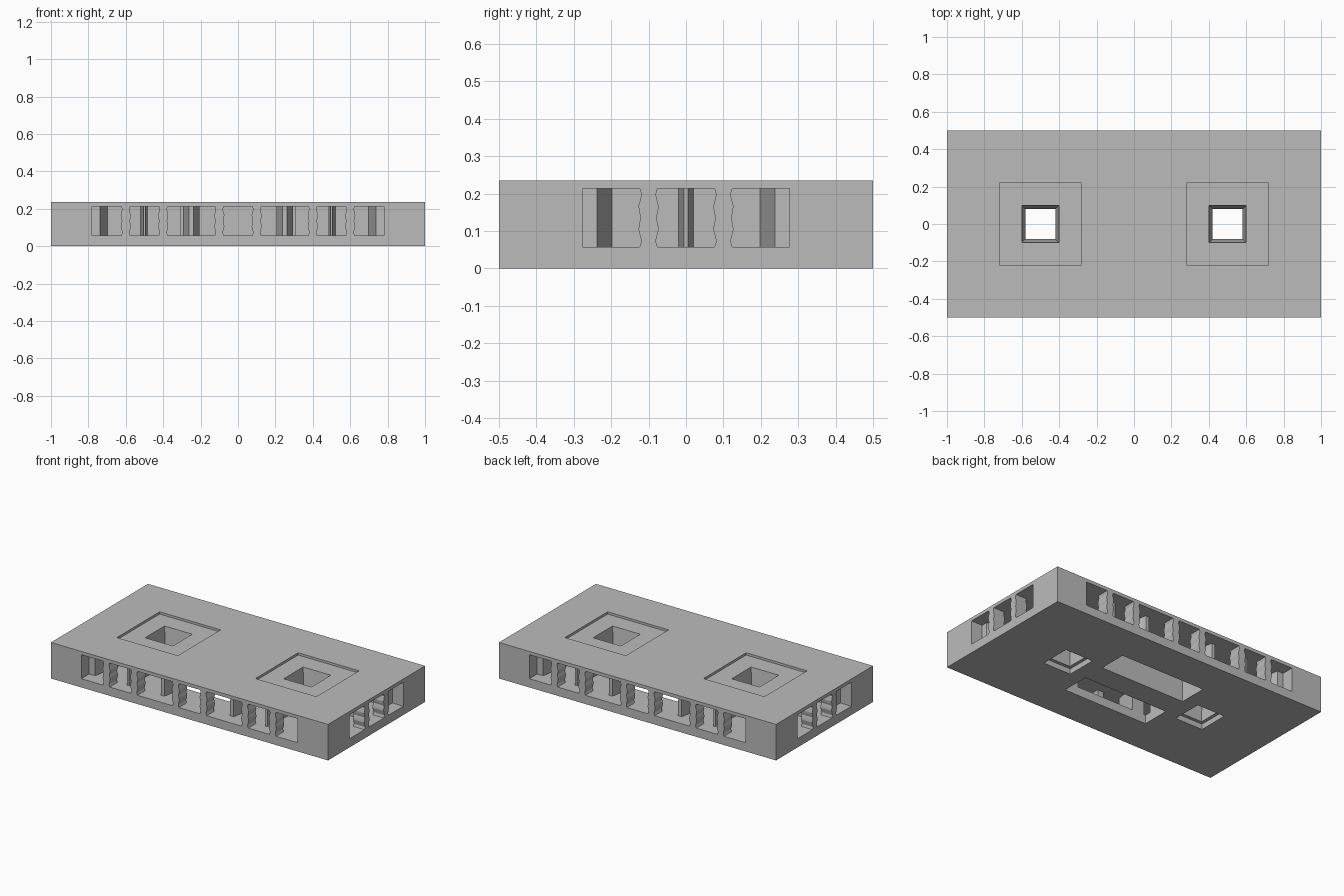
import bpy
import bmesh

cube = bpy.data.objects.get("Cube")
if cube:
    bpy.data.objects.remove(cube, do_unlink=True)

grey = bpy.data.materials.new("plain_grey")
grey.use_nodes = True
grey.diffuse_color = (0.5, 0.5, 0.5, 1)
grey.node_tree.nodes["Principled BSDF"].inputs["Base Color"].default_value = (0.5, 0.5, 0.5, 1)

HEIGHT = 0.235
FLOOR, CEILING = 0.057, 0.213
WALL = 0.08


def loft(name, low, high):
    """Solid between two matching rings of 3D points."""
    bm = bmesh.new()
    a = [bm.verts.new(p) for p in low]
    b = [bm.verts.new(p) for p in high]
    bm.faces.new(a[::-1])
    bm.faces.new(b)
    n = len(a)
    for i in range(n):
        j = (i + 1) % n
        bm.faces.new((a[i], a[j], b[j], b[i]))
    bmesh.ops.recalc_face_normals(bm, faces=bm.faces)
    mesh = bpy.data.meshes.new(name)
    bm.to_mesh(mesh)
    bm.free()
    mesh.materials.append(grey)
    obj = bpy.data.objects.new(name, mesh)
    bpy.context.collection.objects.link(obj)
    return obj


def prism(name, outline, z0, z1):
    return loft(name, [(x, y, z0) for x, y in outline], [(x, y, z1) for x, y in outline])


def rect(x, y, hx, hy):
    return [(x - hx, y - hy), (x + hx, y - hy), (x + hx, y + hy), (x - hx, y + hy)]


def cut(target, cutter):
    cutter.hide_render = True
    mod = target.modifiers.new("cut", 'BOOLEAN')
    mod.operation = 'DIFFERENCE'
    mod.solver = 'EXACT'
    mod.object = cutter
    bpy.context.view_layer.objects.active = target
    bpy.ops.object.modifier_apply(modifier=mod.name)
    bpy.data.objects.remove(cutter, do_unlink=True)


def gallery(edge, half, pockets):
    """Footprint of a long window opening with tapered pockets behind it.
    Returned as (along, outward) pairs; pockets are (centre, has_divider)."""
    front, back = edge - WALL, edge - 0.28
    pts = [(-half, edge + 0.02), (-half, front)]
    for c, divider in pockets:
        pts += [(c - 0.238, front), (c - 0.198, back)]
        if divider:
            pts += [(c - 0.02, back), (c - 0.006, front), (c + 0.006, front), (c + 0.02, back)]
        pts += [(c + 0.198, back), (c + 0.238, front)]
    return pts + [(half, front), (half, edge + 0.02)]


# Slab
slab = prism("slab", rect(0, 0, 1, 0.5), 0, HEIGHT)

# Window galleries on all four sides
long_side = gallery(0.5, 0.78, [(-0.5, True), (0, False), (0.5, True)])
short_side = gallery(1.0, 0.277, [(0, True)])
for s in (-1, 1):
    cut(slab, prism("long_gallery", [(u, s * v) for u, v in long_side], FLOOR, CEILING))
    cut(slab, prism("short_gallery", [(s * v, u) for u, v in short_side], FLOOR, CEILING))
    # Slots through the floor
    cut(slab, prism("floor_slot", rect(0, s * 0.168, 0.305, 0.092), -0.02, CEILING))

    # Top recess, tapered shaft and wider bottom hole
    x = s * 0.5
    cut(slab, prism("recess", rect(x, 0, 0.22, 0.22), HEIGHT - 0.015, HEIGHT + 0.02))
    low = [(p, q, 0.02) for p, q in rect(x, 0, 0.0775, 0.0775)]
    high = [(p, q, HEIGHT - 0.015) for p, q in rect(x, 0, 0.1, 0.1)]
    cut(slab, loft("shaft", low, high))
    cut(slab, prism("bottom_hole", rect(x, 0, 0.1, 0.1), -0.02, 0.035))

# Balusters: half widths from bottom to top, evenly spaced in height
widths = [0.024, 0.019, 0.023, 0.027, 0.025, 0.021, 0.025, 0.027, 0.023, 0.019, 0.024]
step = (CEILING - FLOOR) / (len(widths) - 1)
levels = [(w, FLOOR + i * step) for i, w in enumerate(widths)]
profile = levels + [(-w, z) for w, z in reversed(levels)]


def baluster(name, centre, edge, side, along_x):
    def ring(depth):
        d = side * depth
        return [(centre + w, d, z) if along_x else (d, centre + w, z) for w, z in profile]
    loft(name, ring(edge - WALL), ring(edge))


for s, label in ((-1, "front"), (1, "back")):
    for c in (-0.6, -0.4, -0.1, 0.1, 0.4, 0.6):
        baluster(label + "_baluster", c, 0.5, s, True)
for s, label in ((-1, "right"), (1, "left")):
    for c in (-0.1, 0.1):
        baluster(label + "_baluster", c, 1.0, s, False)
